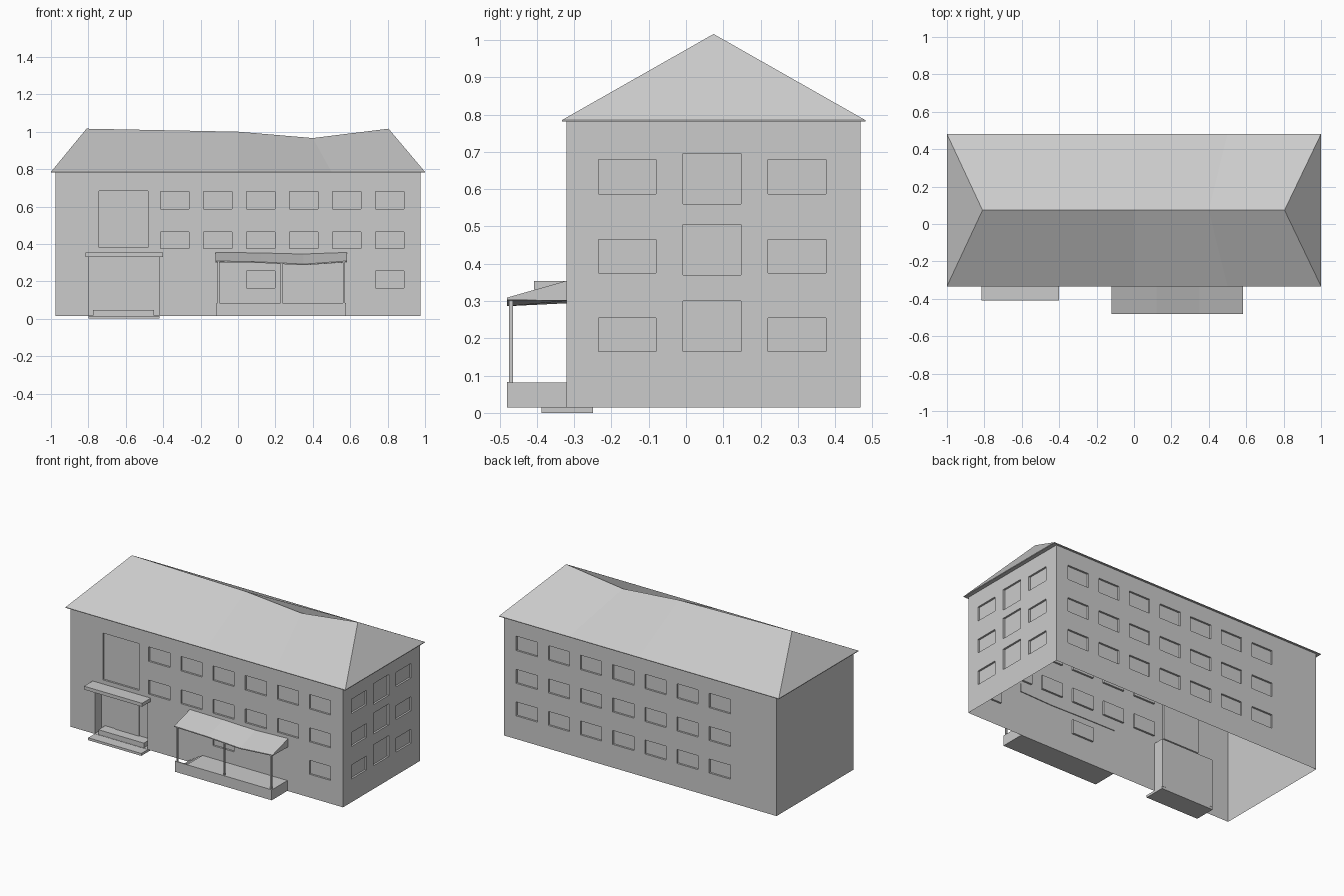
import bpy, bmesh
from mathutils import Vector

if "Cube" in bpy.data.objects:
    bpy.data.objects.remove(bpy.data.objects["Cube"])


def finish(name, bm, fix_normals=True):
    bmesh.ops.remove_doubles(bm, verts=bm.verts, dist=1e-5)
    if fix_normals:
        bmesh.ops.recalc_face_normals(bm, faces=bm.faces)
    me = bpy.data.meshes.new(name)
    bm.to_mesh(me)
    bm.free()
    ob = bpy.data.objects.new(name, me)
    bpy.context.collection.objects.link(ob)
    return ob


def box(name, x0, x1, y0, y1, z0, z1):
    bm = bmesh.new()
    bmesh.ops.create_cube(bm, size=1)
    for v in bm.verts:
        v.co = ((x0 + x1) / 2 + v.co.x * (x1 - x0),
                (y0 + y1) / 2 + v.co.y * (y1 - y0),
                (z0 + z1) / 2 + v.co.z * (z1 - z0))
    return finish(name, bm)


def loft(name, sections):
    """Closed solid through equal-length cross-sections."""
    bm = bmesh.new()
    rings = [[bm.verts.new(p) for p in s] for s in sections]
    n = len(rings[0])
    for a, b in zip(rings, rings[1:]):
        for i in range(n):
            j = (i + 1) % n
            bm.faces.new((a[i], a[j], b[j], b[i]))
    bm.faces.new(rings[0][::-1])
    bm.faces.new(rings[-1])
    return finish(name, bm)


def wall(name, to3d, u0, u1, z0, z1, rects):
    """Wall sheet with recessed rectangles (ua, ub, za, zb, depth)."""
    bm = bmesh.new()

    def quad(*pts):
        bm.faces.new([bm.verts.new(to3d(*p)) for p in pts])

    us = sorted({u0, u1, *[r[0] for r in rects], *[r[1] for r in rects]})
    zs = sorted({z0, z1, *[r[2] for r in rects], *[r[3] for r in rects]})
    for a, b in zip(us, us[1:]):
        for c, d in zip(zs, zs[1:]):
            m, h = (a + b) / 2, (c + d) / 2
            if not any(r[0] < m < r[1] and r[2] < h < r[3] for r in rects):
                quad((a, c, 0), (b, c, 0), (b, d, 0), (a, d, 0))
    for a, b, c, d, t in rects:
        quad((a, c, t), (b, c, t), (b, d, t), (a, d, t))
        loop = [(a, c), (b, c), (b, d), (a, d)]
        for (p, q), (r, s) in zip(loop, loop[1:] + loop[:1]):
            quad((p, q, 0), (r, s, 0), (r, s, t), (p, q, t))
    return finish(name, bm)


# Overall dimensions
X, YF, YB, Z0, Z1 = 0.975, -0.32, 0.468, 0.015, 0.784
D = 0.012
floors = [(0.165, 0.255), (0.375, 0.465), (0.587, 0.68)]
cols = [(round(0.735 - 0.23 * i, 3), round(0.887 - 0.23 * i, 3)) for i in range(7)]

# Front wall: windows, tall stair window and entrance alcove
front = [(a, b, c, d, D) for a, b in cols[:6] for c, d in floors[1:]]
front += [(*cols[i], *floors[0], D) for i in (0, 3)]
front += [(-0.742, -0.482, 0.38, 0.682, D), (-0.80, -0.422, 0.017, 0.33, 0.07)]
wall("front_wall", lambda u, z, t: (u, YF + t, z), -X, X, Z0, Z1, front)

# Back wall: seven columns on three floors
back = [(a, b, c, d, D) for a, b in cols for c, d in floors]
wall("back_wall", lambda u, z, t: (u, YB - t, z), -X, X, Z0, Z1, back)

# Right wall: taller middle windows; left wall is blank
side = [(a, b, c, d, D) for a, b in ((-0.235, -0.08), (0.22, 0.375)) for c, d in floors]
side += [(-0.008, 0.148, c, c + 0.135, D) for c in (0.165, 0.37, 0.56)]
wall("right_wall", lambda u, z, t: (X - t, u, z), YF, YB, Z0, Z1, side)
wall("left_wall", lambda u, z, t: (-X + t, u, z), YF, YB, Z0, Z1, [])

# Hipped roof with a sagging ridge
bm = bmesh.new()
E, RF, RB, RY = 0.781, -0.333, 0.481, 0.074
ridge_pts = [(-0.81, 1.016), (0, 1.0), (0.4, 0.966), (0.805, 1.016)]
eave_x = [-1, 0, 0.5, 1]
ridge = [bm.verts.new((x, RY, z)) for x, z in ridge_pts]
ef = [bm.verts.new((x, RF, E + 0.004)) for x in eave_x]
eb = [bm.verts.new((x, RB, E + 0.004)) for x in eave_x]
lf = [bm.verts.new((x, RF, E)) for x in eave_x]
lb = [bm.verts.new((x, RB, E)) for x in eave_x]
for i in range(3):
    bm.faces.new((ef[i], ef[i + 1], ridge[i + 1], ridge[i]))
    bm.faces.new((eb[i + 1], eb[i], ridge[i], ridge[i + 1]))
    bm.faces.new((lf[i], lf[i + 1], ef[i + 1], ef[i]))
    bm.faces.new((lb[i + 1], lb[i], eb[i], eb[i + 1]))
    bm.faces.new((lf[i], lb[i], lb[i + 1], lf[i + 1]))
for i in (0, 3):
    bm.faces.new((ef[i], eb[i], ridge[i]))
    bm.faces.new((lf[i], lb[i], eb[i], ef[i]))
finish("roof", bm)

# Entrance: canopy slab, lower step, upper step, door
box("entrance_canopy", -0.815, -0.40, -0.408, YF, 0.331, 0.353)
box("entrance_lower_step", -0.80, -0.42, -0.387, -0.25, 0.0, 0.0155)
box("entrance_upper_step", -0.775, -0.45, -0.318, -0.25, 0.0155, 0.048)
box("entrance_door", -0.70, -0.53, -0.256, -0.25, 0.048, 0.25)

# Porch: deck, front skirt, steps at the left end
PY = -0.48
box("porch_deck", -0.03, 0.577, PY + 0.008, YF, Z0, 0.082)
box("porch_skirt", -0.115, 0.577, PY, PY + 0.008, Z0, 0.083)
for i in range(3):
    x = -0.115 + 0.028 * i
    box(f"porch_step_{i + 1}", x, x + 0.029, PY + 0.008, YF, Z0, 0.032 + 0.017 * i)

# Porch posts
for i, (x, top) in enumerate(((-0.104, 0.302), (0.232, 0.298), (0.566, 0.302))):
    box(f"porch_post_{i + 1}", x - 0.005, x + 0.005, -0.474, -0.464, 0.08, top)

# Lean-to porch roof, sagging towards the middle
loft("porch_roof", [[(x, -0.315, 0.356 - s * 0.5), (x, PY, 0.309 - s),
                     (x, PY, 0.303 - s), (x, -0.315, 0.301 - s * 0.4)]
                    for x, s in ((-0.12, 0), (0.12, 0.005), (0.35, 0.017), (0.583, 0))])
